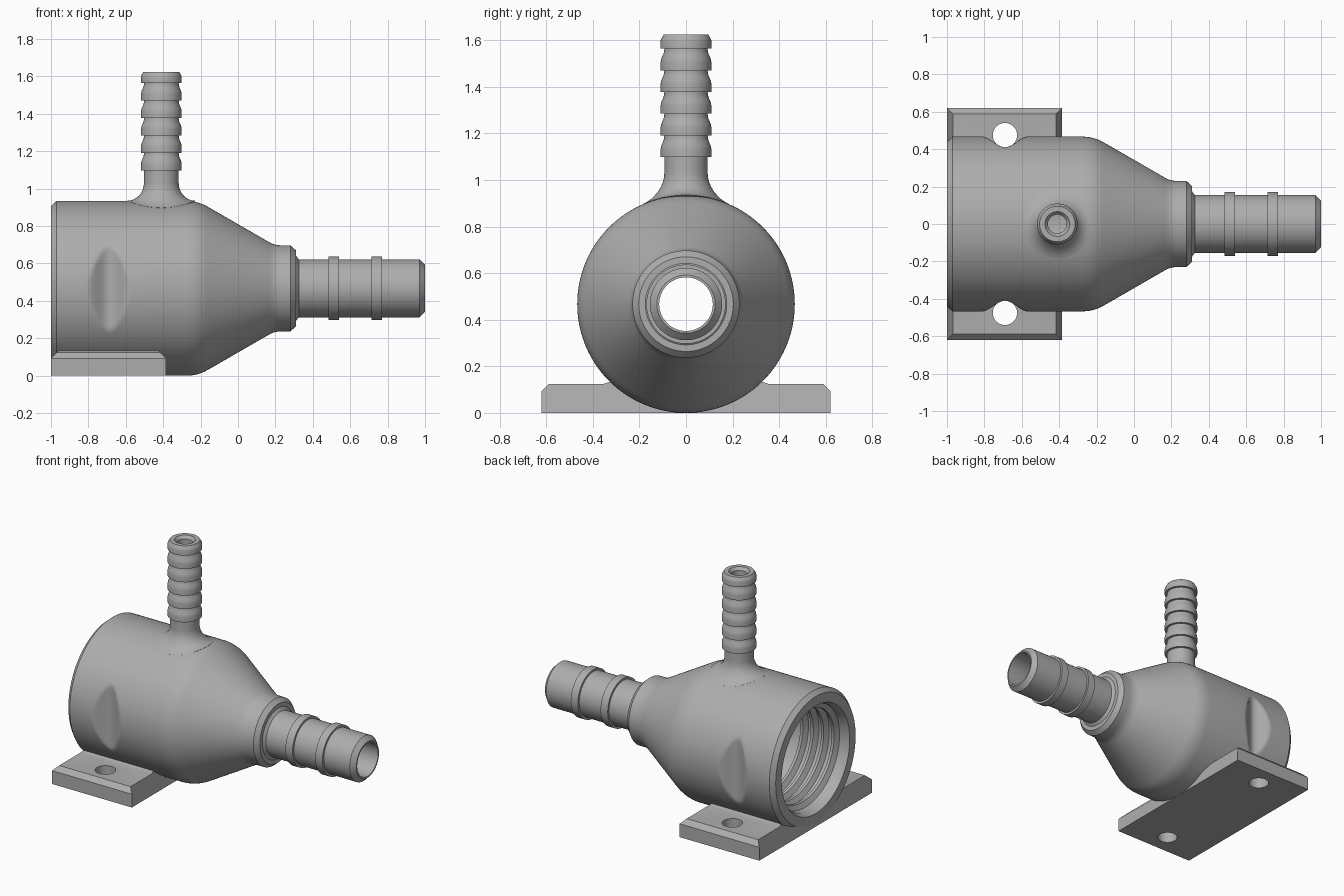
import bpy, bmesh, math
from mathutils import Vector

cube = bpy.data.objects.get("Cube")
if cube:
    bpy.data.objects.remove(cube)

grey = bpy.data.materials.new("plain grey")
grey.use_nodes = True
grey.diffuse_color = (0.42, 0.42, 0.42, 1)
grey.node_tree.nodes["Principled BSDF"].inputs["Base Color"].default_value = (0.42, 0.42, 0.42, 1)

R = 0.467            # body radius, also the height of its axis
NECK_X = -0.41       # axis of the upright nozzle
HOLE_X, HOLE_Y, HOLE_R = -0.69, 0.475, 0.065


def finish(bm, name):
    bmesh.ops.recalc_face_normals(bm, faces=bm.faces)
    mesh = bpy.data.meshes.new(name)
    bm.to_mesh(mesh)
    bm.free()
    mesh.materials.append(grey)
    obj = bpy.data.objects.new(name, mesh)
    bpy.context.collection.objects.link(obj)
    return obj


def skin(name, loops, closed):
    """Join equal closed point loops into one surface."""
    bm = bmesh.new()
    rings = [[bm.verts.new(p) for p in loop] for loop in loops]
    n = len(rings[0])
    for i in range(len(rings) if closed else len(rings) - 1):
        a, b = rings[i], rings[(i + 1) % len(rings)]
        for j in range(n):
            k = (j + 1) % n
            bm.faces.new((a[j], a[k], b[k], b[j]))
    if not closed:
        bm.faces.new(rings[0])
        bm.faces.new(rings[-1])
    return finish(bm, name)


def lathe(name, profile, place, steps):
    angles = [2 * math.pi * i / steps for i in range(steps)]
    return skin(name, [[place(a, r, t) for a, r in profile] for t in angles], True)


def rounded(before, corner, after, size, n=6):
    """Points of a soft corner between two straight lines."""
    c = Vector(corner)
    p = c + (Vector(before) - c).normalized() * size
    q = c + (Vector(after) - c).normalized() * size
    return [tuple(p * (1 - t) ** 2 + c * 2 * t * (1 - t) + q * t * t)
            for t in (i / n for i in range(n + 1))]


def cut(obj, spots, radius, low, high):
    """Drill upright round holes."""
    bm = bmesh.new()
    for x, y in spots:
        made = bmesh.ops.create_cone(bm, cap_ends=True, segments=48, radius1=radius,
                                     radius2=radius, depth=high - low)
        bmesh.ops.translate(bm, verts=made["verts"], vec=(x, y, (low + high) / 2))
    cutter = finish(bm, "hole_cutter")
    cutter.hide_render = True
    mod = obj.modifiers.new("holes", 'BOOLEAN')
    mod.operation, mod.solver, mod.object = 'DIFFERENCE', 'EXACT', cutter
    bpy.context.view_layer.objects.active = obj
    bpy.ops.object.modifier_apply(modifier=mod.name)
    bpy.data.objects.remove(cutter)


def smooth(obj):
    bpy.ops.object.select_all(action='DESELECT')
    obj.select_set(True)
    bpy.context.view_layer.objects.active = obj
    bpy.ops.object.shade_smooth_by_angle(angle=math.radians(32))


# Reducer body: barrel, cone, collar and ribbed hose tail in one turned shell
outer = [(-1, 0.44), (-0.97, R)]
outer += [(HOLE_X + i * 0.01, R) for i in range(-14, 15)]
outer += rounded((-1, R), (-0.215, R), (0.196, 0.23), 0.06)
outer += rounded((-0.215, R), (0.196, 0.23), (0.3, 0.23), 0.035)
outer += [(0.28, 0.23), (0.31, 0.203), (0.31, 0.175), (0.325, 0.155)]
for x in (0.485, 0.715):
    outer += [(x, 0.155), (x, 0.17), (x + 0.055, 0.17), (x + 0.055, 0.155)]
outer += [(0.97, 0.155), (1, 0.125)]
inner = [(1, 0.115), (0.2, 0.115), (-0.22, 0.357), (-0.965, 0.357), (-1, 0.375)]


def place_body(x, r, t):
    y, z = r * math.cos(t), r * math.sin(t)
    s = abs(x - HOLE_X) / 0.125
    if r > 0.4 and s < 1:      # soft hollows clearing the screw holes
        limit = 0.41 + 0.0585 * s * s * (3 - 2 * s)
        y = max(-limit, min(limit, y))
    return (x, y, z + R)


body = lathe("reducer_body", outer + inner, place_body, 160)
cut(body, [(NECK_X, 0)], 0.052, 0.6, 1.2)
smooth(body)

# Internal thread: a ridge wound along the socket, fading at both ends
turns, per_turn, pitch = 4.5, 72, 0.08
count = int(turns * per_turn)
ridge = []
for i in range(count + 1):
    t = 2 * math.pi * i / per_turn
    x = -0.945 + pitch * i / per_turn
    depth = 0.033 * min(1, i / 12 + 0.05, (count - i) / 12 + 0.05)
    section = [(-0.032, 0.362), (-0.01, 0.357 - depth), (0.01, 0.357 - depth), (0.032, 0.362)]
    ridge.append([(x + dx, r * math.cos(t), R + r * math.sin(t)) for dx, r in section])
smooth(skin("internal_thread", ridge, False))

# Upright barbed nozzle with a flared, saddle shaped foot
foot = 1.03
nozzle = [(0.86, 0.05), (0.9, 0.15)]
for i in range(9):
    a = math.pi / 2 * i / 8
    nozzle.append((foot - 0.095 * math.cos(a), 0.183 - 0.09 * math.sin(a)))
for i in range(6):
    z = 1.098 + 0.0932 * i
    nozzle += [(z, 0.093), (z, 0.109), (z + 0.035, 0.109)]
    if i < 5:
        nozzle += [(z + 0.05, 0.106), (z + 0.068, 0.098), (z + 0.08, 0.094)]
nozzle += [(1.605, 0.107), (1.625, 0.095), (1.625, 0.066), (1.605, 0.05)]


def place_nozzle(z, r, t):
    x, y = r * math.cos(t), r * math.sin(t)
    drop = R - math.sqrt(R * R - y * y)
    weight = max(0, min(1, (foot - z) / 0.095))
    return (NECK_X + x, y, z - drop * weight)


smooth(lathe("barbed_nozzle", nozzle, place_nozzle, 64))

# Mounting plate: bevelled top edges, fillet rising to the body
half = [(0.62, 0), (0.62, 0.093), (0.588, 0.125), (0.352, 0.125), (0.325, 0.134),
        (0.30, 0.16), (0.2, 0.08)]
section = half + [(-y, z) for y, z in reversed(half)]
ends = []
for x, inward in ((-1, 1), (-0.385, -1)):
    ends.append([(x + inward * max(0, z - 0.093), y, z) for y, z in section])
plate = skin("mounting_plate", ends, False)
cut(plate, [(HOLE_X, HOLE_Y), (HOLE_X, -HOLE_Y)], HOLE_R, -0.1, 0.3)
smooth(plate)
